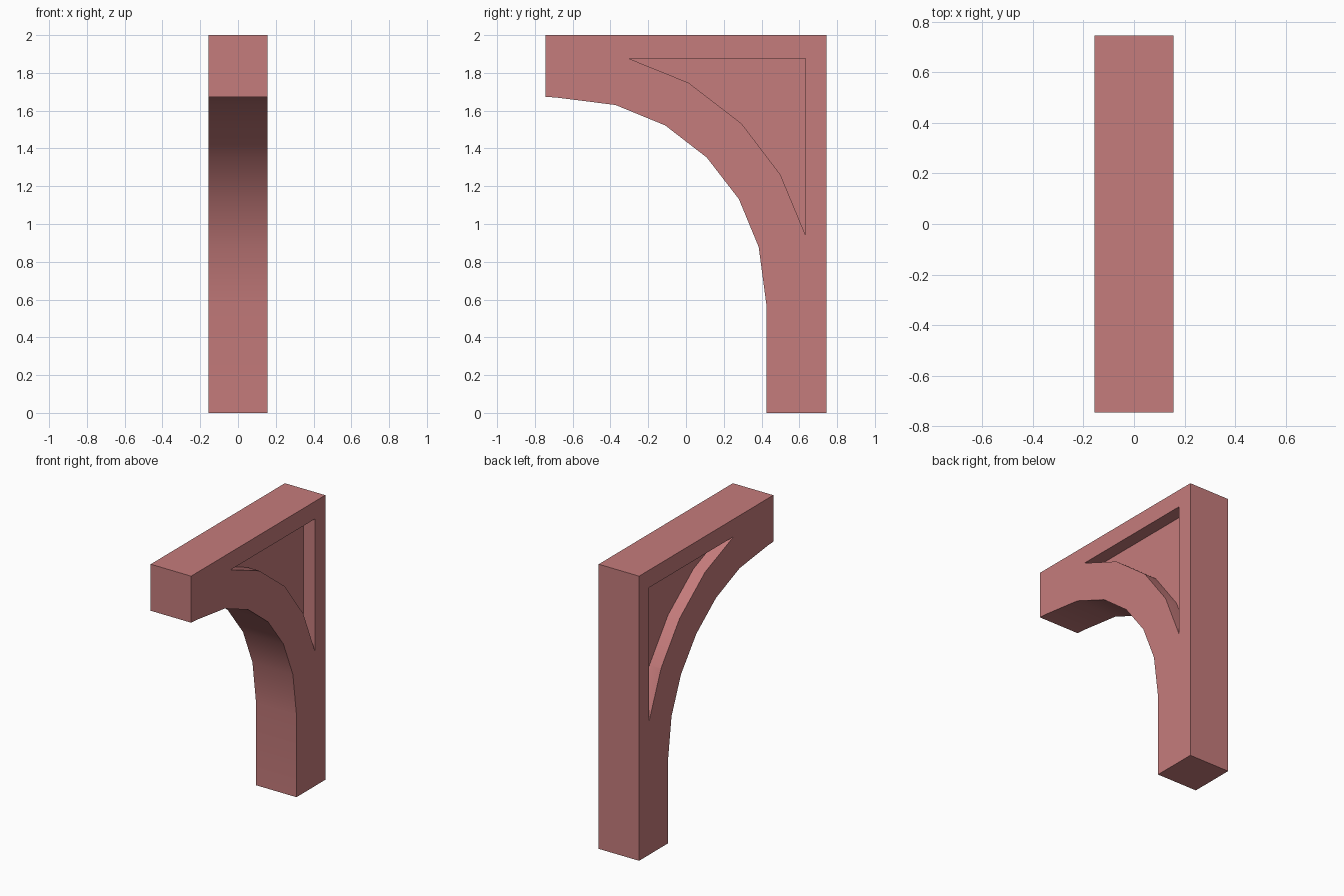
import bpy
import bmesh
import math

cube = bpy.data.objects.get("Cube")
if cube:
    bpy.data.objects.remove(cube, do_unlink=True)

HALF_WIDTH = 0.157
RECESS_DEPTH = 0.09

rose = bpy.data.materials.new("dusty_rose")
rose.use_nodes = True
rose.diffuse_color = (0.56, 0.2, 0.2, 1)
rose.node_tree.nodes["Principled BSDF"].inputs["Base Color"].default_value = (0.56, 0.2, 0.2, 1)


def prism(name, profile, x0, x1):
    """Extrude a (y, z) profile along x from x0 to x1."""
    bm = bmesh.new()
    face = bm.faces.new([bm.verts.new((x0, y, z)) for y, z in profile])
    moved = bmesh.ops.extrude_face_region(bm, geom=[face])["geom"]
    verts = [v for v in moved if isinstance(v, bmesh.types.BMVert)]
    bmesh.ops.translate(bm, verts=verts, vec=(x1 - x0, 0, 0))
    bmesh.ops.recalc_face_normals(bm, faces=bm.faces)
    mesh = bpy.data.meshes.new(name)
    bm.to_mesh(mesh)
    bm.free()
    mesh.materials.append(rose)
    obj = bpy.data.objects.new(name, mesh)
    bpy.context.collection.objects.link(obj)
    return obj


# Bracket outline: arched underside, then post and beam corners
arch = [(-0.69, 1.67), (-0.373, 1.63), (-0.11, 1.522), (0.11, 1.352),
        (0.28, 1.132), (0.385, 0.878), (0.425, 0.577)]
outline = [(-0.745, 2), (-0.745, 1.673)] + arch + [(0.425, 0), (0.745, 0), (0.745, 2)]
bracket = prism("arched_bracket", outline, -HALF_WIDTH, HALF_WIDTH)

# Spandrel recess on both sides, leaving a thin central panel
spandrel = [(-0.305, 1.877), (0.013, 1.748), (0.294, 1.532),
            (0.5, 1.261), (0.633, 0.941), (0.633, 1.877)]
cutters = []
for side in (-1, 1):
    cutter = prism("recess_cutter", spandrel,
                   side * (HALF_WIDTH - RECESS_DEPTH), side * (HALF_WIDTH + 0.1))
    cutter.hide_render = True
    cut = bracket.modifiers.new("recess", 'BOOLEAN')
    cut.operation = 'DIFFERENCE'
    cut.solver = 'EXACT'
    cut.object = cutter
    cutters.append(cutter)

# Bake the cuts and drop the cutters
bpy.context.view_layer.update()
evaluated = bracket.evaluated_get(bpy.context.evaluated_depsgraph_get())
baked = bpy.data.meshes.new_from_object(evaluated)
bracket.modifiers.clear()
bracket.data = baked
for cutter in cutters:
    bpy.data.objects.remove(cutter, do_unlink=True)

# Smooth curves, sharp corners
bpy.ops.object.select_all(action='DESELECT')
bracket.select_set(True)
bpy.context.view_layer.objects.active = bracket
bpy.ops.object.shade_smooth_by_angle(angle=math.radians(30))
